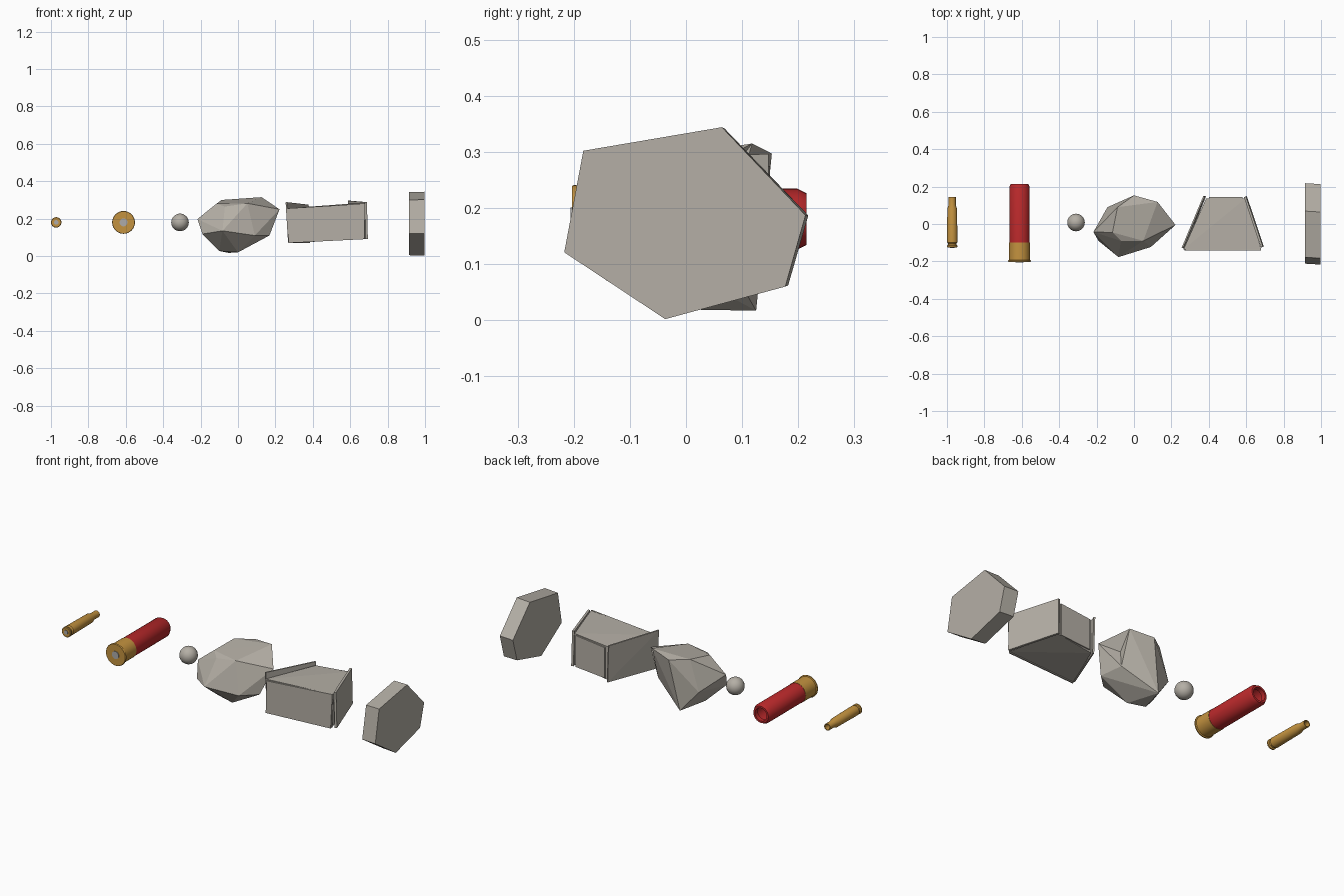
import bpy, bmesh, math
from mathutils import Vector

if "Cube" in bpy.data.objects:
    bpy.data.objects.remove(bpy.data.objects["Cube"])


def mat(name, rgb):
    m = bpy.data.materials.new(name)
    m.diffuse_color = (*rgb, 1)
    m.use_nodes = True
    m.node_tree.nodes["Principled BSDF"].inputs["Base Color"].default_value = m.diffuse_color
    return m


STONE = mat("stone grey", (0.46, 0.43, 0.38))
BRASS = mat("brass", (0.55, 0.29, 0.05))
RED = mat("red plastic", (0.49, 0.022, 0.024))
STEEL = mat("primer steel", (0.42, 0.41, 0.40))


def finish(name, bm, material, smooth=False):
    bmesh.ops.recalc_face_normals(bm, faces=bm.faces)
    me = bpy.data.meshes.new(name)
    bm.to_mesh(me)
    bm.free()
    me.materials.append(material)
    ob = bpy.data.objects.new(name, me)
    bpy.context.collection.objects.link(ob)
    if smooth:
        bpy.ops.object.select_all(action='DESELECT')
        ob.select_set(True)
        bpy.context.view_layer.objects.active = ob
        bpy.ops.object.shade_smooth_by_angle(angle=math.radians(35))
    return ob


def lathe(name, x, profile, material, n=32):
    """Turn a (radius, y) profile around an axis along y at height 0.18."""
    bm = bmesh.new()
    rings = []
    for r, y in profile:
        if r == 0:
            rings.append([bm.verts.new((x, y, 0.18))] * n)
        else:
            rings.append([bm.verts.new((x + r * math.cos(2 * math.pi * i / n), y,
                                        0.18 + r * math.sin(2 * math.pi * i / n)))
                          for i in range(n)])
    for a, b in zip(rings, rings[1:]):
        for i in range(n):
            j = (i + 1) % n
            vs = list(dict.fromkeys((a[i], a[j], b[j], b[i])))
            bm.faces.new(vs)
    return finish(name, bm, material, True)


def hull(bm, pts):
    vs = [bm.verts.new(p) for p in pts]
    res = bmesh.ops.convex_hull(bm, input=vs)
    junk = [v for v in res["geom_interior"] if isinstance(v, bmesh.types.BMVert)]
    bmesh.ops.delete(bm, geom=junk, context='VERTS')


def slab(name, corners, thickness):
    """Thin panel through four corners, thickened outward."""
    c = [Vector(p) for p in corners]
    n = (c[2] - c[0]).cross(c[3] - c[1]).normalized() * thickness
    bm = bmesh.new()
    hull(bm, c + [p + n for p in c])
    return finish(name, bm, STONE)


# Rifle casing: extractor groove, body, shoulder, open neck
lathe("rifle_casing", -0.972,
      [(0, -.125), (.025, -.125), (.028, -.122), (.028, -.115), (.022, -.112),
       (.022, -.104), (.028, -.098), (.026, .08), (.019, .102), (.019, .145),
       (.015, .145), (.015, .10), (.022, .078), (.022, -.09), (0, -.09)], BRASS)
lathe("rifle_primer", -0.972, [(0, -.128), (.012, -.128), (.012, -.12), (0, -.12)], STEEL)

# Shotgun shell: brass head, red hull with rolled open mouth, primer
lathe("shell_head", -0.612,
      [(0, -.203), (.059, -.203), (.061, -.2), (.061, -.195), (.056, -.192),
       (.056, -.10), (.053, -.10), (.053, -.19), (0, -.19)], BRASS)
lathe("shell_hull", -0.612,
      [(0, -.15), (.0545, -.15), (.0545, .198), (.046, .215), (.036, .215),
       (.036, .19), (.048, .18), (.048, -.10), (0, -.10)], RED)
lathe("shell_primer", -0.612, [(0, -.206), (.021, -.206), (.021, -.2), (0, -.2)], STEEL)

# Round pellet
bm = bmesh.new()
bmesh.ops.create_uvsphere(bm, u_segments=24, v_segments=16, radius=.047)
bmesh.ops.translate(bm, verts=bm.verts, vec=(-.31, .008, .18))
finish("pellet", bm, STONE, True)

# Jagged stone chunk with a dent in its back right flank
bm = bmesh.new()
hull(bm, [(-.217, -.043, .198), (-.19, -.09, .118), (-.083, -.177, .135),
          (.09, -.123, .11), (.168, -.05, .11), (.222, -.005, .25),
          (.126, .118, .315), (0, .153, .297), (-.088, .09, .30),
          (-.142, .09, .13), (-.05, .125, .017), (0, -.05, .02),
          (-.10, -.03, .027), (-.115, -.045, .28), (.05, -.09, .282),
          (.13, .06, .13), (-.07, -.09, .265)])
dent = Vector((.13, .08, .2))
f = min(bm.faces, key=lambda q: (q.calc_center_median() - dent).length)
c = bmesh.ops.poke(bm, faces=[f])["verts"][0]
c.co += (Vector((.02, 0, .18)) - c.co).normalized() * .04
finish("jagged_chunk", bm, STONE)

# Wedge-shaped block: wide front, narrow back
bm = bmesh.new()
hull(bm, [(.27, -.135, .075), (.675, -.135, .095), (.68, -.135, .28), (.265, -.135, .255),
          (.385, .135, .075), (.592, .135, .105), (.594, .135, .28), (.385, .135, .26)])
finish("wedge_block", bm, STONE)
# Loose panels lying against its faces
slab("wedge_front_panel", [(.27, -.135, .07), (.67, -.135, .09),
                           (.68, -.135, .282), (.275, -.135, .25)], .007)
slab("wedge_right_panel", [(.683, -.125, .09), (.592, .145, .10),
                           (.588, .143, .296), (.678, -.125, .288)], .012)
slab("wedge_left_panel", [(.385, .147, .07), (.275, -.13, .072),
                          (.262, -.13, .288), (.378, .147, .275)], .008)
slab("wedge_back_panel", [(.58, .137, .10), (.40, .137, .085),
                          (.40, .137, .255), (.58, .137, .275)], .007)

# Six-sided flat plate on edge
outline = [(-.183, .302), (.064, .344), (.213, .187), (.177, .06), (-.037, .002), (-.217, .121)]
bm = bmesh.new()
near = [bm.verts.new((.998, y, z)) for y, z in outline]
far = [bm.verts.new((.914, y * 1.0 + .005, (z - .173) * .985 + .173)) for y, z in outline]
bm.faces.new(near)
bm.faces.new(far[::-1])
for i in range(6):
    j = (i + 1) % 6
    bm.faces.new((near[i], far[i], far[j], near[j]))
finish("hexagonal_plate", bm, STONE)
